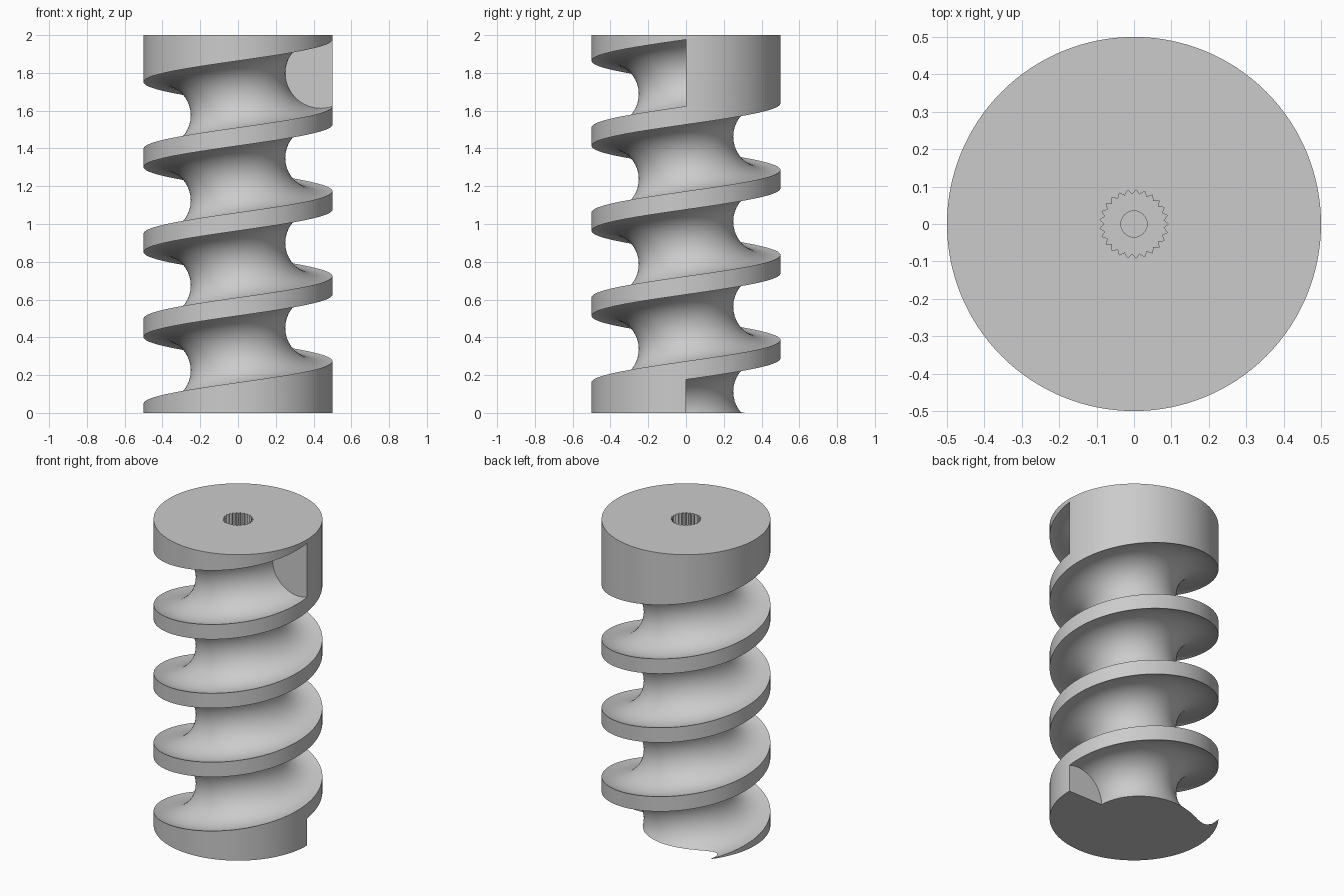
import bpy, bmesh
from math import sin, cos, pi

cube = bpy.data.objects.get("Cube")
if cube:
    bpy.data.objects.remove(cube, do_unlink=True)

RADIUS, HEIGHT = 0.5, 2.0
PITCH, TURNS = 0.45, 4
GROOVE_CENTRE, GROOVE_RADIUS = 0.4375, 0.1875

grey = bpy.data.materials.new("plain grey")
grey.use_nodes = True
colour = (0.6, 0.6, 0.6, 1)
grey.diffuse_color = colour
grey.node_tree.nodes["Principled BSDF"].inputs["Base Color"].default_value = colour


def skin(name, rings):
    """Solid through a series of closed rings, capped at both ends."""
    bm = bmesh.new()
    loops = [[bm.verts.new(p) for p in ring] for ring in rings]
    n = len(loops[0])
    for a, b in zip(loops, loops[1:]):
        for i in range(n):
            j = (i + 1) % n
            bm.faces.new((a[i], a[j], b[j], b[i]))
    bm.faces.new(loops[0])
    bm.faces.new(loops[-1])
    bmesh.ops.recalc_face_normals(bm, faces=bm.faces)
    mesh = bpy.data.meshes.new(name)
    bm.to_mesh(mesh)
    bm.free()
    mesh.materials.append(grey)
    obj = bpy.data.objects.new(name, mesh)
    bpy.context.collection.objects.link(obj)
    return obj


def prism(name, radii, z0, z1):
    """Upright prism whose corners lie at the given radii."""
    n = len(radii)
    return skin(name, [[(r * cos(2 * pi * i / n), r * sin(2 * pi * i / n), z)
                        for i, r in enumerate(radii)] for z in (z0, z1)])


def helical_groove(steps=96, sides=40):
    """Round profile swept along a rising right-handed helix."""
    rings = []
    for k in range(TURNS * steps + 1):
        t = 2 * pi * k / steps
        ring = []
        for i in range(sides):
            a = 2 * pi * i / sides
            r = GROOVE_CENTRE + GROOVE_RADIUS * cos(a)
            z = PITCH * k / steps + GROOVE_RADIUS * sin(a)
            ring.append((r * cos(t), r * sin(t), z))
        rings.append(ring)
    return skin("groove_cutter", rings)


# Solid cylinder body
screw = prism("screw_body", [RADIUS] * 128, 0, HEIGHT)

# Spiral groove, toothed socket and pilot hole
cutters = [
    helical_groove(),
    prism("socket_cutter", [0.092, 0.08] * 25, HEIGHT - 0.2, HEIGHT + 0.1),
    prism("pilot_cutter", [0.035] * 32, HEIGHT - 0.4, HEIGHT + 0.1),
]

bpy.ops.object.select_all(action="DESELECT")
bpy.context.view_layer.objects.active = screw
screw.select_set(True)
for cutter in cutters:
    cutter.hide_render = True
    cut = screw.modifiers.new(cutter.name, "BOOLEAN")
    cut.operation = "DIFFERENCE"
    cut.solver = "EXACT"
    cut.object = cutter
    bpy.ops.object.modifier_apply(modifier=cut.name)
    bpy.data.objects.remove(cutter, do_unlink=True)

bpy.ops.object.shade_smooth_by_angle(angle=pi / 6)
